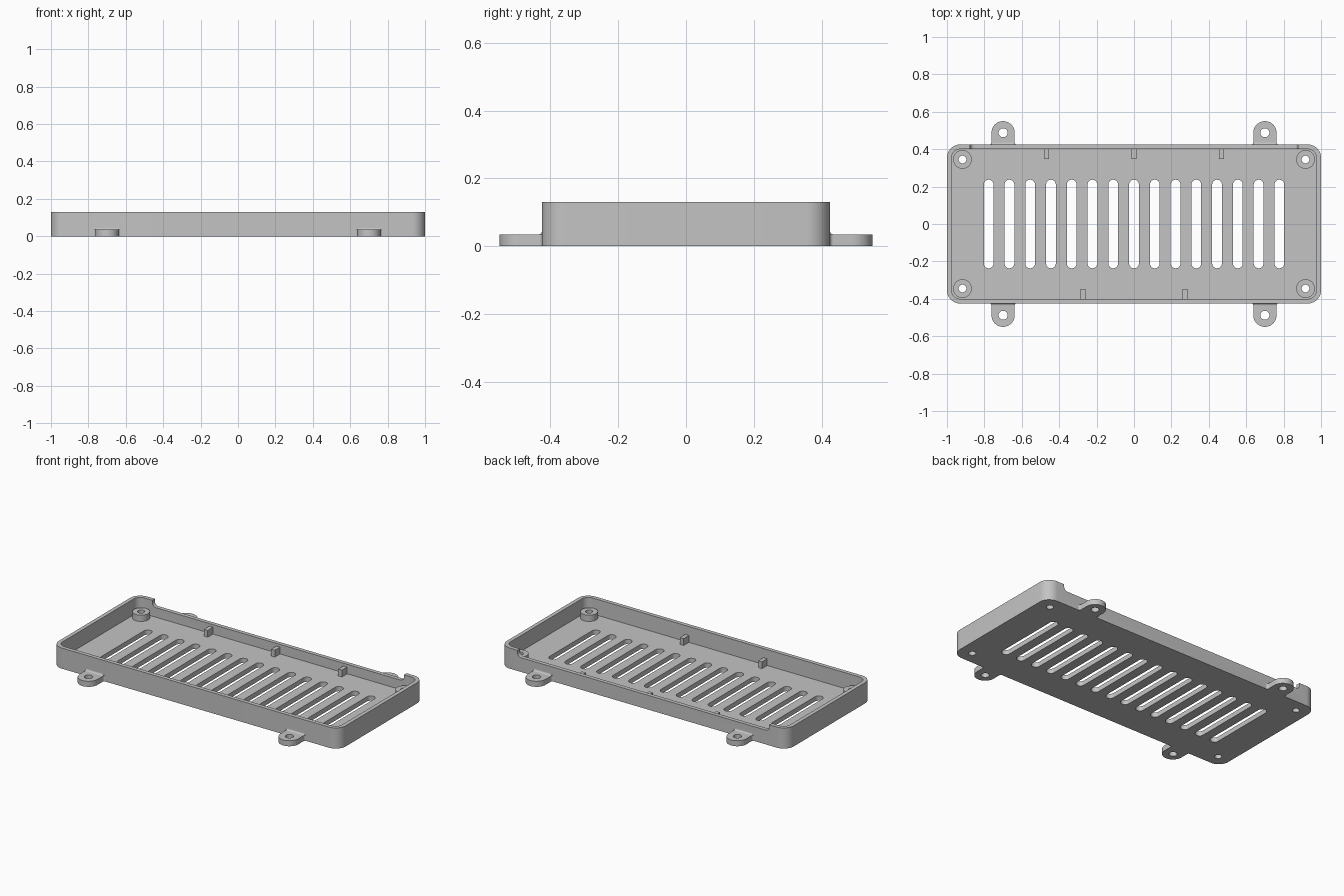
import bpy, bmesh
from math import pi, sin, cos, radians

if "Cube" in bpy.data.objects:
    bpy.data.objects.remove(bpy.data.objects["Cube"])

grey = bpy.data.materials.new("plain grey")
grey.use_nodes = True
COLOUR = (0.55, 0.55, 0.55, 1)
grey.diffuse_color = COLOUR
grey.node_tree.nodes["Principled BSDF"].inputs["Base Color"].default_value = COLOUR

HALF_X, HALF_Y, HEIGHT = 1.0, 0.425, 0.13
WALL, FLOOR = 0.025, 0.03


def arc(cx, cy, r, a0, a1, n=10):
    angles = [radians(a0 + (a1 - a0) * i / n) for i in range(n + 1)]
    return [(cx + r * cos(a), cy + r * sin(a)) for a in angles]


def circle(cx, cy, r, n=32):
    return arc(cx, cy, r, 0, 360 - 360 / n, n - 1)


def rounded_box(hx, hy, r):
    x, y = hx - r, hy - r
    return (arc(x, y, r, 0, 90) + arc(-x, y, r, 90, 180)
            + arc(-x, -y, r, 180, 270) + arc(x, -y, r, 270, 360))


def slot(cx, half, r):
    return arc(cx, half - r, r, 0, 180, 14) + arc(cx, r - half, r, 180, 360, 14)


def rect(x0, x1, y0, y1):
    return [(x0, y0), (x1, y0), (x1, y1), (x0, y1)]


def flat(u, v, w):
    return (u, v, w)


def prism(name, loops, w0, w1, place=flat):
    """Extrude closed outlines from w0 to w1; place maps (u, v, w) to space."""
    bm = bmesh.new()
    for loop in loops:
        low = [bm.verts.new(place(u, v, w0)) for u, v in loop]
        high = [bm.verts.new(place(u, v, w1)) for u, v in loop]
        bm.faces.new(low)
        bm.faces.new(high)
        for i in range(len(loop)):
            j = (i + 1) % len(loop)
            bm.faces.new((low[i], low[j], high[j], high[i]))
    bmesh.ops.recalc_face_normals(bm, faces=bm.faces)
    mesh = bpy.data.meshes.new(name)
    bm.to_mesh(mesh)
    bm.free()
    mesh.materials.append(grey)
    ob = bpy.data.objects.new(name, mesh)
    bpy.context.collection.objects.link(ob)
    return ob


def activate(ob):
    bpy.ops.object.select_all(action="DESELECT")
    ob.select_set(True)
    bpy.context.view_layer.objects.active = ob


def cut(ob, cutter):
    activate(ob)
    mod = ob.modifiers.new("cut", "BOOLEAN")
    mod.operation, mod.solver, mod.object = "DIFFERENCE", "EXACT", cutter
    bpy.ops.object.modifier_apply(modifier=mod.name)
    bpy.data.objects.remove(cutter)


def finish(ob):
    activate(ob)
    bpy.ops.object.shade_smooth_by_angle(angle=radians(30))


corners = [(sx, sy) for sx in (-1, 1) for sy in (-1, 1)]
BOSS_X, BOSS_Y = 0.917, 0.345

# Tray: solid block, hollowed, then slotted and drilled
tray = prism("tray", [rounded_box(HALF_X, HALF_Y, 0.07)], 0, HEIGHT)
cut(tray, prism("cavity", [rounded_box(HALF_X - WALL, HALF_Y - WALL, 0.045)], FLOOR, 0.3))
vents = [slot(0.111 * i, 0.237, 0.026) for i in range(-7, 8)]
drills = [circle(sx * BOSS_X, sy * BOSS_Y, 0.021) for sx, sy in corners]
cut(tray, prism("floor_openings", vents + drills, -0.1, 0.08))

# Lowered stretch of the back wall, rounded at its lower ends
SILL, END, R = 0.09, 0.877, 0.025
opening = ([(END, 0.3), (-END, 0.3)] + arc(R - END, SILL + R, R, 180, 270)
           + arc(END - R, SILL + R, R, 270, 360))
cut(tray, prism("back_opening", [opening], 0.385, 0.5, lambda u, v, w: (u, w, v)))
finish(tray)

# Hollow screw bosses in the corners
for sx, sy in corners:
    x, y = sx * BOSS_X, sy * BOSS_Y
    boss = prism("screw_boss", [circle(x, y, 0.05)], FLOOR - 0.002, 0.07)
    cut(boss, prism("boss_hole", [circle(x, y, 0.021)], -0.1, 0.2))
    finish(boss)

# Mounting lugs with flared roots and a small fillet against the wall
LUG_X, LUG_Y, LUG_R, LUG_H, F = 0.7, 0.488, 0.062, 0.035, 0.01
for sx, sy in corners:
    def outward(u, v, w):
        return (sx * LUG_X + u, sy * v, w)

    root = HALF_Y - 0.01
    outline = ([(LUG_R + F, root)]
               + arc(LUG_R + F, HALF_Y + F, F, 270, 180, 5)
               + arc(0, LUG_Y, LUG_R, 0, 180, 24)
               + arc(-LUG_R - F, HALF_Y + F, F, 0, -90, 5)
               + [(-LUG_R - F, root)])
    lug = prism("mounting_lug", [outline], 0, LUG_H, outward)
    cut(lug, prism("lug_hole", [circle(0, LUG_Y, 0.024)], -0.1, 0.2, outward))
    finish(lug)

    fillet = ([(root, LUG_H - 0.002), (HALF_Y + F, LUG_H - 0.002)]
              + arc(HALF_Y + F, LUG_H + F, F, 270, 180, 6) + [(root, LUG_H + F)])
    finish(prism("lug_fillet", [fillet], -LUG_R, LUG_R,
                 lambda u, v, w: outward(w, u, v)))

# Small support blocks along the inside of the long walls
for side, places in ((1, (-0.468, 0, 0.468)), (-1, (-0.273, 0.273))):
    for x in places:
        inner, outer = side * 0.348, side * (HALF_Y - WALL + 0.005)
        prism("support_block", [rect(x - 0.013, x + 0.013, inner, outer)], FLOOR - 0.002, 0.073)
